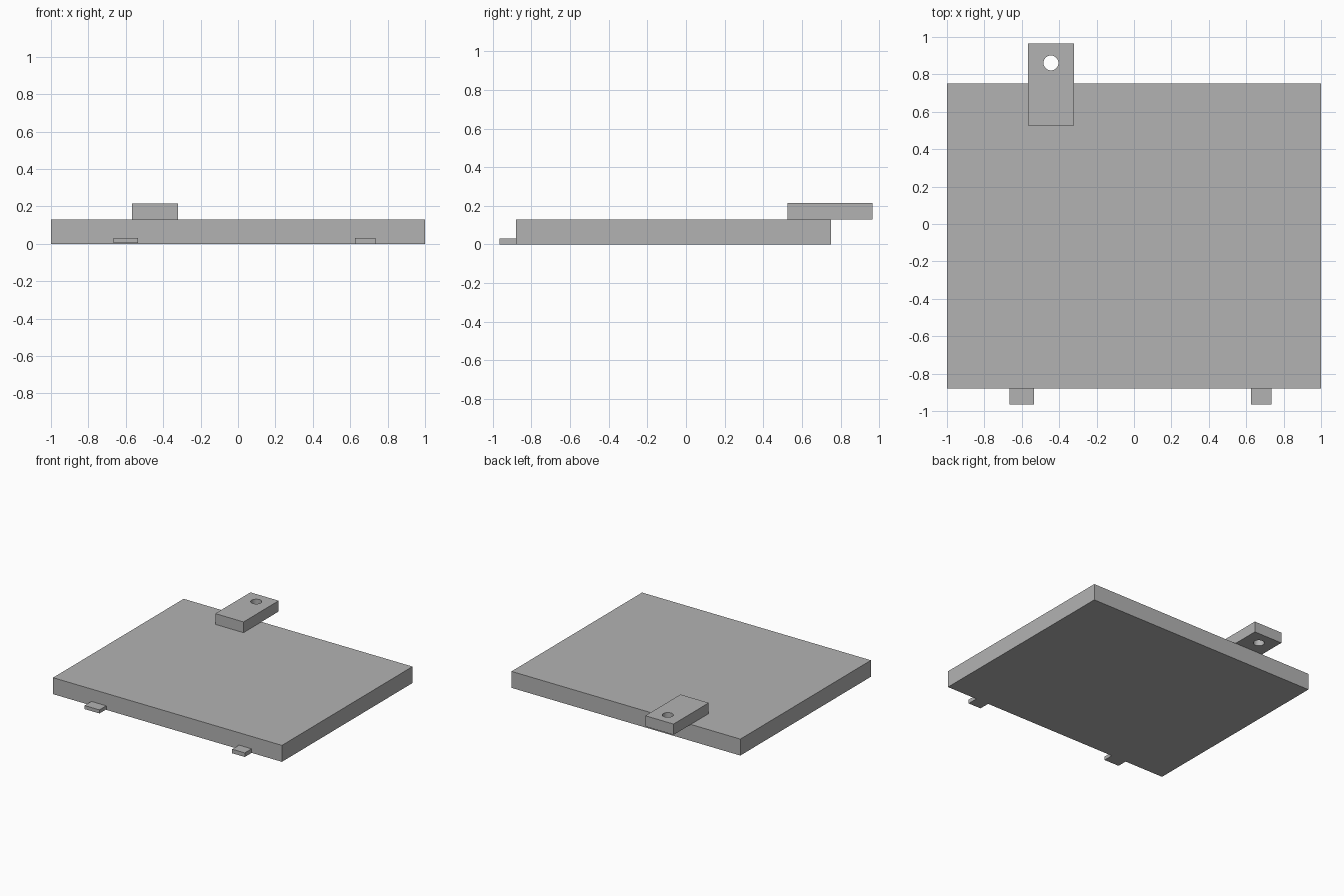
import bpy

cube = bpy.data.objects.get("Cube")
if cube:
    bpy.data.objects.remove(cube, do_unlink=True)

grey = bpy.data.materials.new("light grey")
grey.use_nodes = True
colour = (0.45, 0.45, 0.45, 1)
grey.diffuse_color = colour
grey.node_tree.nodes["Principled BSDF"].inputs["Base Color"].default_value = colour


def box(name, low, high):
    """Flat-faced block spanning two opposite corners."""
    centre = [(a + b) / 2 for a, b in zip(low, high)]
    bpy.ops.mesh.primitive_cube_add(size=1, location=centre)
    obj = bpy.context.object
    obj.name = name
    obj.scale = [b - a for a, b in zip(low, high)]
    bpy.ops.object.transform_apply(location=False, rotation=False, scale=True)
    obj.data.materials.append(grey)
    return obj


# Main panel
box("panel", (-1, -0.88, 0), (1, 0.75, 0.13))

# Small front hinge tabs
box("right_tab", (-0.665, -0.965, 0.004), (-0.535, -0.88, 0.032))
box("left_tab", (0.625, -0.965, 0), (0.735, -0.88, 0.032))

# Rear latch overhanging the panel, with a bolt hole
latch = box("latch", (-0.567, 0.526, 0.13), (-0.32, 0.965, 0.215))
bpy.ops.mesh.primitive_cylinder_add(vertices=32, radius=0.04, depth=0.4,
                                    location=(-0.444, 0.861, 0.17))
cutter = bpy.context.object
cutter.name = "hole_cutter"
cutter.data.materials.append(grey)
cutter.hide_render = True
cutter.hide_viewport = True
hole = latch.modifiers.new("bolt_hole", "BOOLEAN")
hole.operation = "DIFFERENCE"
hole.solver = "EXACT"
hole.object = cutter

# Smooth the hole wall while keeping all rims sharp
bpy.ops.object.select_all(action="DESELECT")
latch.select_set(True)
bpy.context.view_layer.objects.active = latch
bpy.ops.object.modifier_apply(modifier=hole.name)
bpy.data.objects.remove(cutter, do_unlink=True)
bpy.ops.object.shade_smooth_by_angle()
